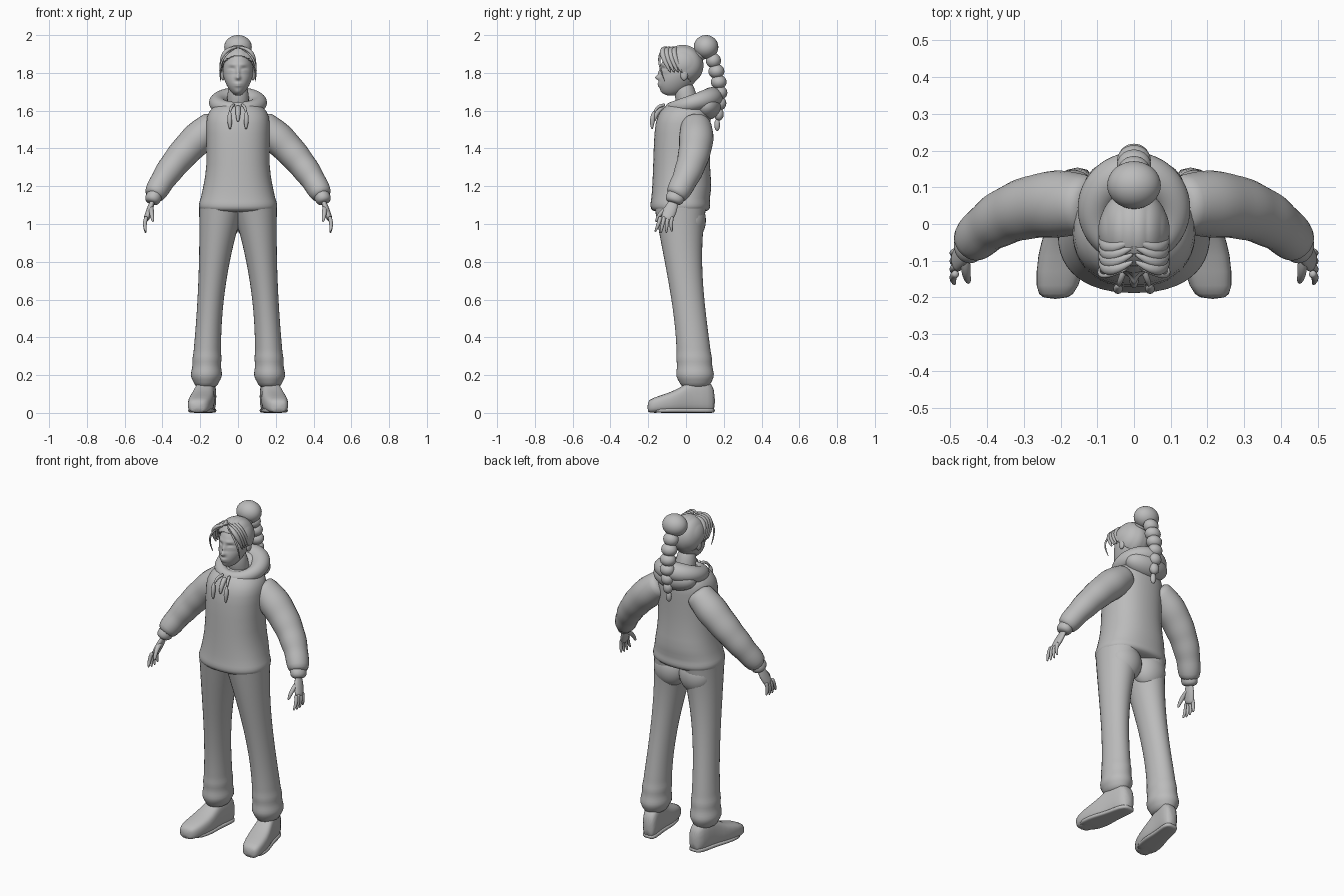
import bpy, bmesh
from math import sin, cos, pi, exp, copysign
from mathutils import Vector, Matrix

cube = bpy.data.objects.get("Cube")
if cube:
    bpy.data.objects.remove(cube, do_unlink=True)

shade = 0.5
grey = bpy.data.materials.new("plain grey")
grey.use_nodes = True
grey.diffuse_color = (shade, shade, shade, 1)
shader = grey.node_tree.nodes["Principled BSDF"]
shader.inputs["Base Color"].default_value = grey.diffuse_color

RIGHTWARD, BACKWARD, UPWARD = Matrix.Identity(3)


def finish(name, bm, mirror=False, subdivide=False):
    bmesh.ops.recalc_face_normals(bm, faces=bm.faces)
    mesh = bpy.data.meshes.new(name)
    bm.to_mesh(mesh)
    bm.free()
    mesh.materials.append(grey)
    mesh.shade_smooth()
    part = bpy.data.objects.new(name, mesh)
    bpy.context.collection.objects.link(part)
    if mirror:
        part.modifiers.new("mirror", "MIRROR")
    if subdivide:
        part.modifiers.new("smooth", "SUBSURF").levels = 1
    return part


def loft(name, sections, power=2, mirror=False, closed=False, sides=16):
    """Skin a row of rings, each given as centre, width vector and depth vector."""
    bm = bmesh.new()
    rings = []
    for centre, width, depth in sections:
        ring = []
        for k in range(sides):
            angle = 2 * pi * k / sides
            across, along = (copysign(abs(w) ** (2 / power), w) for w in (cos(angle), sin(angle)))
            ring.append(bm.verts.new(Vector(centre) + width * across + depth * along))
        rings.append(ring)
    pairs = list(zip(rings, rings[1:]))
    if closed:
        pairs.append((rings[-1], rings[0]))
    else:
        bm.faces.new(rings[0])
        bm.faces.new(rings[-1])
    for lower, upper in pairs:
        for k in range(sides):
            following = (k + 1) % sides
            bm.faces.new((lower[k], lower[following], upper[following], upper[k]))
    return finish(name, bm, mirror, subdivide=True)


def taper(t):
    return 1 - 0.6 * t ** 3


def spindle(t):
    return 0.3 + 0.7 * sin(pi * t)


def sweep(name, start, bend, end, radius, profile=taper, thickness=1, steps=6, mirror=True):
    """Sweep an oval along a curve from start to end, drawn towards bend."""
    start, bend, end = Vector(start), Vector(bend), Vector(end)
    sections = []
    for i in range(steps + 1):
        t = i / steps
        first, second = start.lerp(bend, t), bend.lerp(end, t)
        tangent = (second - first).normalized()
        width = (BACKWARD - tangent * BACKWARD.dot(tangent)).normalized()
        size = radius * profile(t)
        sections.append((first.lerp(second, t), width * size, tangent.cross(width) * size * thickness))
    loft(name, sections, mirror=mirror, sides=12)


def ball_mesh(centre, radii, segments=32):
    bm = bmesh.new()
    matrix = Matrix.Translation(centre) @ Matrix.Diagonal((*radii, 1))
    bmesh.ops.create_uvsphere(bm, u_segments=segments, v_segments=segments, radius=1, matrix=matrix)
    return bm


def ball(name, centre, radii, mirror=False):
    finish(name, ball_mesh(centre, radii), mirror)


# Hoodie body: height, half width, half depth, middle
body = [(1.06, .19, .14, -.03), (1.08, .21, .16, -.03), (1.11, .21, .16, -.03), (1.13, .2, .155, -.03),
        (1.2, .185, .16, -.02), (1.3, .165, .15, -.025), (1.5, .17, .15, -.02),
        (1.57, .17, .145, -.01), (1.62, .14, .12, 0), (1.65, .08, .08, .01)]
loft("hoodie_body", [((0, middle, height), RIGHTWARD * width, BACKWARD * depth)
                     for height, width, depth, middle in body], power=2.3, sides=24)


# Sleeves with gathers above the cuffs
def sleeve_profile(t):
    shoulder = min(1, 0.8 + t)
    return shoulder * (1 - 0.4 * t ** 1.5) + 0.04 * t * sin(30 * t)


def band_profile(t):
    return 1 - 0.4 * abs(2 * t - 1) ** 3


sweep("sleeve", (.11, .05, 1.54), (.34, .08, 1.36), (.45, -.06, 1.14), .1, sleeve_profile, thickness=.95, steps=14)
sweep("cuff", (.43, -.04, 1.17), (.45, -.06, 1.14), (.46, -.07, 1.11), .052, band_profile, thickness=.85)


# Hands
def palm_profile(t):
    return 0.6 + 0.4 * sin(pi * min(t, 0.9) * 0.8)


sweep("palm", (.45, -.06, 1.13), (.465, -.08, 1.08), (.487, -.105, 1.02), .036, palm_profile, thickness=.5)
for i, finger in enumerate(("index", "middle", "ring", "little")):
    length = .05 + .02 * sin(pi * (i + 1) / 5)
    y = -.134 + .02 * i
    reach = y - .03 + .01 * i
    sweep(finger + "_finger", (.484, y, 1.04), (.5, y - .01, 1), (.488, reach, 1.02 - length), .011)
sweep("thumb", (.46, -.08, 1.09), (.46, -.14, 1.07), (.45, -.16, 1.01), .014)

# Trouser legs: narrow at the knee, wider at hip and hem, gathered above the shoe
sections = []
steps = 32
for i in range(steps + 1):
    z = .13 + i / steps
    width = .07 + .15 * (z - .5) ** 2
    if z < .34:
        width += .004 * sin(70 * z)
    if i < 2:
        width *= .6 + .2 * i
    centre = (.17 - .07 * z * z, .01 + .04 * cos(pi * (z - .1)), min(z, 1.1))
    sections.append((centre, RIGHTWARD * width, BACKWARD * (width + .018)))
loft("trouser_leg", sections, mirror=True)
ball("trouser_seat", (.085, .025, 1.02), (.1, .08, .11), mirror=True)

# Shoes: distance back, half width, height
shoe = [(-.205, .035, .06), (-.18, .06, .08), (-.08, .07, .11), (-.02, .06, .14),
        (.04, .05, .19), (.12, .05, .18), (.155, .03, .12)]
loft("shoe", [((.18 - .17 * y, y, height / 2), RIGHTWARD * width, UPWARD * height / 2)
              for y, width, height in shoe], power=3, mirror=True)
loft("shoe_sole", [((.18 - .17 * y, y, .013), RIGHTWARD * width, UPWARD * .013)
                   for y, width, height in shoe[1:]], power=4, mirror=True)

# Hood: padded ring, higher and thicker at the back, with the pouch behind
sections = []
steps = 32
for k in range(steps):
    angle = 2 * pi * k / steps
    outward = Vector((sin(angle), -cos(angle), 0))
    back = (1 - cos(angle)) / 2
    centre = outward * .108 + BACKWARD * .03 + UPWARD * (1.61 + .06 * back)
    sections.append((centre, outward * (.034 + .026 * back), UPWARD * (.036 + .02 * back)))
loft("hood_rim", sections, closed=True)
ball("hood_pouch", (0, .105, 1.625), (.135, .08, .075))

# Drawstrings and neck fastening
sweep("drawstring_loop", (.02, -.11, 1.63), (.04, -.16, 1.63), (.043, -.17, 1.58), .009)
sweep("drawstring_end", (.043, -.168, 1.6), (.045, -.18, 1.56), (.042, -.18, 1.5), .014, spindle)
sweep("fastening", (0, -.12, 1.62), (0, -.16, 1.6), (0, -.17, 1.54), .015, mirror=False)

# Neck and head, with facial relief pushed out of the front
sweep("neck", (0, .03, 1.58), (0, 0, 1.64), (0, -.015, 1.76), .06, band_profile, mirror=False)
# Side offset, height, push, half width, half height
relief = {
    "nose_tip": (0, 1.775, .022, .013, .012),
    "nose_bridge": (0, 1.8, .012, .009, .024),
    "eye_socket": (.034, 1.82, -.012, .02, .012),
    "eyelid": (.034, 1.815, .008, .014, .007),
    "brow": (.03, 1.845, .005, .025, .009),
    "lips": (0, 1.737, .012, .02, .011),
    "mouth_line": (0, 1.737, -.006, .02, .003),
    "chin": (0, 1.695, .008, .02, .014),
}
bm = ball_mesh((0, 0, 0), (1, 1, 1), segments=80)
for vert in bm.verts:
    x, y, z = vert.co
    jaw = max(0, -z - .1)
    side, front, height = .08 * x * (1 - .22 * jaw), .105 * y - .03 - .055 * jaw, 1.805 + .126 * z
    for offset, level, push, wide, tall in relief.values():
        falloff = ((abs(side) - offset) / wide) ** 2 + ((height - level) / tall) ** 2
        front += min(y, 0) * push * exp(-falloff)
    vert.co = side, front, height
finish("head", bm)
ball("ear", (.08, -.01, 1.79), (.012, .02, .03), mirror=True)

# Combed hair cap with a swept hairline
bm = ball_mesh((0, 0, 0), (1, 1, 1), segments=80)
for vert in bm.verts:
    x, y, z = vert.co
    comb = 1 + .02 * abs(sin(7 * x + 2 * x * z)) * (1 - abs(y) / 2)
    vert.co = .096 * comb * x, .11 * comb * y - .018, .107 * comb * z + 1.84
bare = [vert for vert in bm.verts if vert.co.z + vert.co.y < 1.775]
bmesh.ops.delete(bm, geom=bare, context="VERTS")
hair_cap = finish("hair_cap", bm)
hair_cap.modifiers.new("thickness", "SOLIDIFY").thickness = .012

# Swept fringe locks and loose face strands
for i in range(4):
    shift = BACKWARD * .02 * i
    start, bend, end = (Vector(p) + shift for p in ((0, -.1, 1.935), (.1, -.16, 1.94), (.09, -.08, 1.8)))
    sweep(f"fringe_lock_{i + 1}", start, bend, end, .016, spindle, thickness=.8)
sweep("loose_strand", (.01, -.12, 1.93), (.12, -.17, 1.89), (.09, -.11, 1.75), .006, spindle)

# High bun and segmented ponytail
ball("bun", (0, .106, 1.937), (.073, .065, .063))
ball("hair_tie", (0, .075, 1.905), (.045, .04, .04))
segments = 7
for i in range(segments):
    t = i / (segments - 1)
    size = .04 + .02 * t - .045 * t * t
    centre = (0, .145 + .02 * t + .025 * sin(pi * t), 1.865 - .34 * t)
    ball(f"ponytail_segment_{i + 1}", centre, (size * 1.1, size, .04 - .007 * t))
